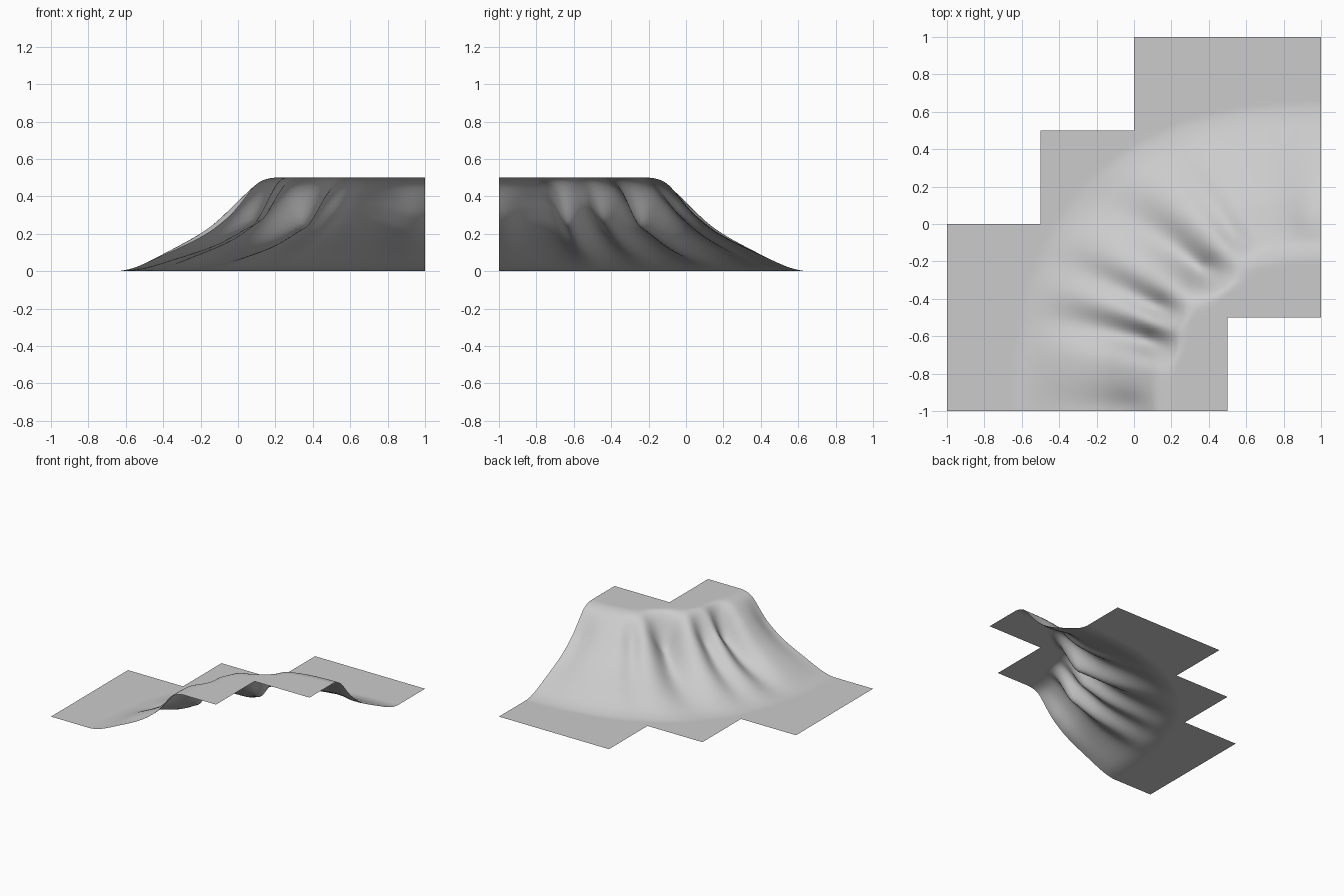
import bpy, bmesh, math

if "Cube" in bpy.data.objects:
    bpy.data.objects.remove(bpy.data.objects["Cube"])

# Hillside fall, from plateau edge (first) to foot of the slope (last)
FALL = [0.5, 0.473, 0.405, 0.325, 0.25, 0.193, 0.146, 0.102, 0.058, 0.02, 0.0]

# Gullies: angle at head, angle at foot, half width, depth share, head start
GULLIES = [
    (1, 1, 5, 0.14, 0.08),
    (23, 18, 4.5, 0.42, -0.03),
    (33.5, 29, 4, 0.32, 0.0),
    (51, 43, 6, 0.48, -0.06),
    (65, 59, 3.5, 0.15, 0.05),
    (87, 87, 6, 0.13, 0.08),
]


def smooth(v):
    v = min(max(v, 0), 1)
    return v * v * (3 - 2 * v)


def fall(t):
    """Smooth curve through the fall points."""
    if t <= 0:
        return FALL[0]
    if t >= 1:
        return 0.0
    last = len(FALL) - 1
    i = int(t * last)
    f = t * last - i
    a, b, c, d = (FALL[min(max(i + k, 0), last)] for k in (-1, 0, 1, 2))
    return b + 0.5 * f * (c - a + f * (2 * a - 5 * b + 4 * c - d
                                      + f * (3 * (b - c) + d - a)))


def height(x, y):
    """The hill sweeps a quarter turn about the front left corner."""
    r = math.hypot(1 - x, y + 1)
    angle = math.atan2(y + 1, 1 - x)
    bulge = math.sin(2 * angle) ** 2
    crest = 0.81 + 0.06 * bulge
    foot = 1.64 + 0.10 * bulge
    t = (r - crest) / (foot - crest)
    z = fall(t)
    for head, end, width, depth, start in GULLIES:
        centre = head + (end - head) * min(max(t, 0), 1)
        off = (math.degrees(angle) - centre) / width
        z *= 1 - depth * math.exp(-off * off) * smooth((t - start) / 0.22)
    return max(z, 0.0)


def outside(p):
    """Stepped corners missing from the sheet."""
    return ((p.x > 0.5 and p.y < -0.5) or (p.x < -0.5 and p.y > 0)
            or (p.x < 0 and p.y > 0.5))


# Terrain sheet
bm = bmesh.new()
bmesh.ops.create_grid(bm, x_segments=100, y_segments=100, size=1)
cut = [f for f in bm.faces if outside(f.calc_center_median())]
bmesh.ops.delete(bm, geom=cut, context='FACES')
for v in bm.verts:
    v.co.z = height(v.co.x, v.co.y)
for f in bm.faces:
    f.smooth = True
mesh = bpy.data.meshes.new("hillside_corner")
bm.to_mesh(mesh)
bm.free()
hill = bpy.data.objects.new("hillside_corner", mesh)
bpy.context.collection.objects.link(hill)

# Plain grey
grey = bpy.data.materials.new("light_grey")
grey.use_nodes = True
colour = (0.6, 0.6, 0.6, 1)
grey.diffuse_color = colour
grey.node_tree.nodes["Principled BSDF"].inputs["Base Color"].default_value = colour
mesh.materials.append(grey)
